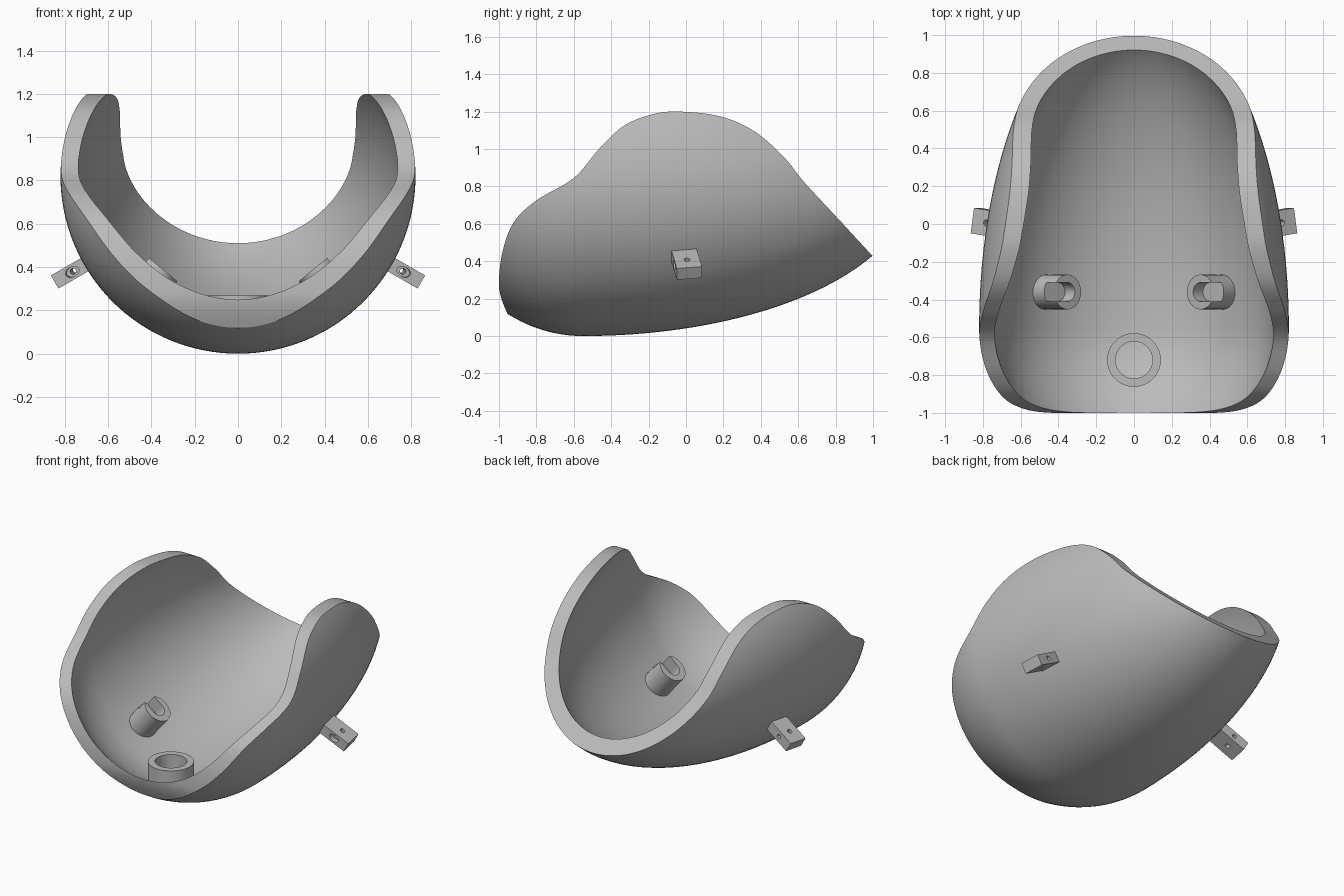
import bpy, bmesh
from math import radians, pi
from mathutils import Matrix, Vector

if "Cube" in bpy.data.objects:
    bpy.data.objects.remove(bpy.data.objects["Cube"], do_unlink=True)

grey = bpy.data.materials.new("plain grey")
grey.use_nodes = True
COLOUR = (0.5, 0.5, 0.5, 1)
grey.diffuse_color = COLOUR
grey.node_tree.nodes["Principled BSDF"].inputs["Base Color"].default_value = COLOUR

AXIS_Z = 0.82       # height of the shell's long axis
WIDEST_Y = -0.55    # station where the shell is widest


def add_object(name, bm, matrix=None):
    if matrix is not None:
        bm.transform(matrix)
        if matrix.determinant() < 0:
            bmesh.ops.reverse_faces(bm, faces=bm.faces[:])
    mesh = bpy.data.meshes.new(name)
    bm.to_mesh(mesh)
    bm.free()
    mesh.materials.append(grey)
    obj = bpy.data.objects.new(name, mesh)
    bpy.context.collection.objects.link(obj)
    return obj


def select(obj):
    bpy.ops.object.select_all(action='DESELECT')
    obj.select_set(True)
    bpy.context.view_layer.objects.active = obj


def boolean(obj, cutter, operation='DIFFERENCE'):
    cutter.hide_render = True
    select(obj)
    mod = obj.modifiers.new("cut", 'BOOLEAN')
    mod.operation, mod.solver, mod.object = operation, 'EXACT', cutter
    bpy.ops.object.modifier_apply(modifier=mod.name)
    bpy.data.objects.remove(cutter, do_unlink=True)


def smooth(obj):
    select(obj)
    bpy.ops.object.shade_smooth_by_angle(angle=radians(30))


def egg(name, radius, front, back):
    """Two half ellipsoids of revolution around the y axis."""
    bm = bmesh.new()
    bmesh.ops.create_uvsphere(bm, u_segments=128, v_segments=64, radius=1)
    bm.transform(Matrix.Rotation(pi / 2, 4, 'X'))
    for v in bm.verts:
        length = front if v.co.y < 0 else back
        v.co = (v.co.x * radius, v.co.y * length + WIDEST_Y, v.co.z * radius + AXIS_Z)
    return add_object(name, bm)


def spline(points, steps=8):
    pts = [Vector(p) for p in points]
    pts = [2 * pts[0] - pts[1]] + pts + [2 * pts[-1] - pts[-2]]
    out = []
    for a, b, c, d in zip(pts, pts[1:], pts[2:], pts[3:]):
        for i in range(steps):
            t = i / steps
            out.append(0.5 * (2 * b + (c - a) * t + (2 * a - 5 * b + 4 * c - d) * t * t
                              + (3 * b - a - 3 * c + d) * t ** 3))
    return out + [pts[-2]]


def box(name, low, high, matrix):
    bm = bmesh.new()
    bmesh.ops.create_cube(bm, size=1)
    low, high = Vector(low), Vector(high)
    for v in bm.verts:
        v.co = [(l + h) / 2 + c * (h - l) for l, h, c in zip(low, high, v.co)]
    return add_object(name, bm, matrix)


def cylinder(name, radius, low, high, matrix, segments=48):
    bm = bmesh.new()
    bmesh.ops.create_cone(bm, cap_ends=True, segments=segments, radius1=radius,
                          radius2=radius, depth=high - low)
    bm.transform(Matrix.Translation((0, 0, (low + high) / 2)))
    return add_object(name, bm, matrix)


# Curved shell: hollow egg trimmed by a side profile
shell = egg("shell", 0.82, 0.78, 1.76)
boolean(shell, egg("shell_hollow", 0.74, 0.705, 1.62))

rim = spline([(-0.95, 0.107), (-0.99, 0.21), (-1.0, 0.3), (-0.98, 0.455), (-0.92, 0.61),
              (-0.8, 0.725), (-0.6, 0.845), (-0.465, 1.0), (-0.33, 1.125), (-0.18, 1.185),
              (-0.04, 1.2), (0.18, 1.175), (0.365, 1.095), (0.525, 0.955), (0.63, 0.825),
              (0.82, 0.62), (1.0, 0.425)])
outline = rim + [Vector((1.2, 0.2)), Vector((1.2, -0.2)), Vector((-0.84, -0.2))]
bm = bmesh.new()
face = bm.faces.new([bm.verts.new((-1, p.x, p.y)) for p in outline])
side = bmesh.ops.extrude_face_region(bm, geom=[face])["geom"]
bmesh.ops.translate(bm, vec=(2, 0, 0), verts=[g for g in side if isinstance(g, bmesh.types.BMVert)])
bmesh.ops.recalc_face_normals(bm, faces=bm.faces[:])
boolean(shell, add_object("rim_profile", bm), 'INTERSECT')
smooth(shell)

for label, sign in (("left", 1), ("right", -1)):
    mirror = Matrix.Diagonal((sign, 1, 1, 1))

    # Outer tab, standing out along the surface normal
    frame = (mirror @ Matrix.Translation((0, -0.01, AXIS_Z)) @ Matrix.Rotation(radians(30), 4, 'Y')
             @ Matrix.Translation((0.78, 0, 0)) @ Matrix.Rotation(radians(8.5), 4, 'Z'))
    tab = box(label + "_outer_tab", (-0.05, -0.068, -0.035), (0.19, 0.068, 0.035), frame)
    middle = frame @ Matrix.Translation((0.105, 0, 0))
    boolean(tab, cylinder("pin_hole", 0.016, -0.1, 0.1, middle, 24))
    along = middle @ Matrix.Translation((-0.01, 0, 0)) @ Matrix.Rotation(pi / 2, 4, 'X')
    boolean(tab, cylinder("bolt_hole", 0.014, -0.1, 0.1, along, 24))
    recess = along @ Matrix.Diagonal((1.45, 1, 1, 1))
    boolean(tab, cylinder("bolt_recess", 0.023, 0.035, 0.1, recess, 32))
    smooth(tab)

    # Inner slotted post, pointing at the shell axis
    frame = (mirror @ Matrix.Translation((0, -0.36, AXIS_Z))
             @ Matrix.Rotation(radians(-39.5), 4, 'Y'))
    post = cylinder(label + "_slotted_post", 0.092, -0.77, -0.553, frame)
    boolean(post, cylinder("slot_end", 0.05, -0.635, -0.5, frame))
    boolean(post, box("slot", (0, -0.05, -0.635), (0.2, 0.05, -0.5), frame))
    smooth(post)

# Round socket standing on the floor near the front
place = Matrix.Translation((0, -0.72, 0))
socket = cylinder("floor_socket", 0.142, 0.09, 0.268, place, 64)
boolean(socket, cylinder("socket_bore", 0.098, 0, 0.4, place, 64))
smooth(socket)
